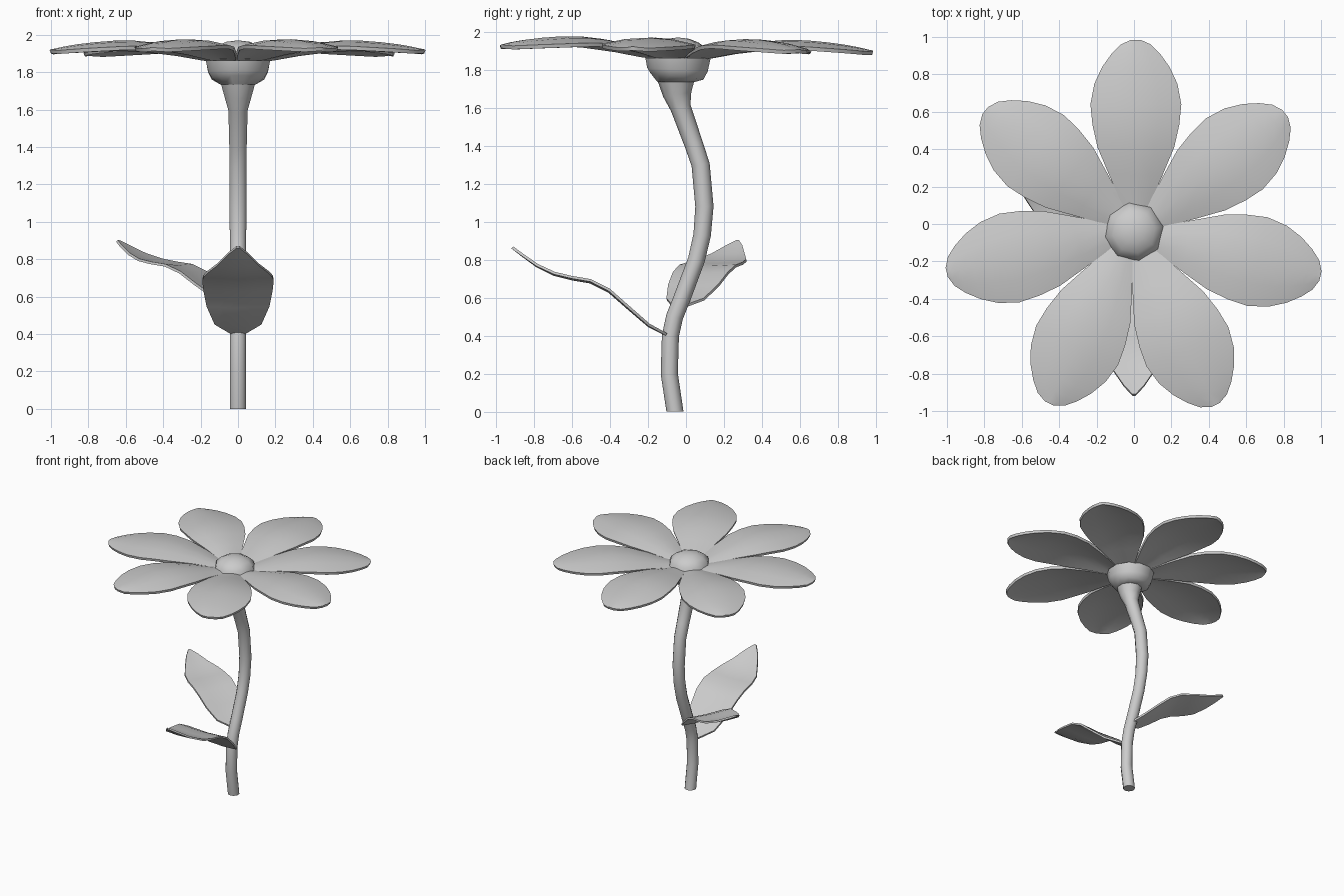
import bpy, bmesh, math
from mathutils import Vector, Matrix

if "Cube" in bpy.data.objects:
    bpy.data.objects.remove(bpy.data.objects["Cube"])


def finish(name, bm, thickness=0.0, angle=40):
    mesh = bpy.data.meshes.new(name)
    bm.to_mesh(mesh)
    bm.free()
    ob = bpy.data.objects.new(name, mesh)
    bpy.context.collection.objects.link(ob)
    bpy.ops.object.select_all(action='DESELECT')
    ob.select_set(True)
    bpy.context.view_layer.objects.active = ob
    if thickness:
        mod = ob.modifiers.new("thickness", 'SOLIDIFY')
        mod.thickness = thickness
        mod.offset = -1
        bpy.ops.object.modifier_apply(modifier=mod.name)
    bpy.ops.object.shade_smooth_by_angle(angle=math.radians(angle))
    return ob


def loft(name, rings, sides, angle=40):
    """Tube through (y, z, radius) rings lying in the x = 0 plane."""
    bm = bmesh.new()
    loops = []
    for i, (y, z, r) in enumerate(rings):
        side = Vector((0, 1, 0))
        if 0 < i < len(rings) - 1:
            a, b = rings[i - 1], rings[i + 1]
            side = Vector((0, b[1] - a[1], a[0] - b[0])).normalized()
        loop = []
        for k in range(sides):
            t = 2 * math.pi * (k + 0.5) / sides
            loop.append(bm.verts.new(Vector((r * math.cos(t), y, z)) + side * r * math.sin(t)))
        loops.append(loop)
    for a, b in zip(loops, loops[1:]):
        for k in range(sides):
            n = (k + 1) % sides
            bm.faces.new((a[k], a[n], b[n], b[k]))
    bm.faces.new(loops[0][::-1])
    bm.faces.new(loops[-1])
    return finish(name, bm, 0, angle)


def blade(name, rows, bend, matrix, thickness, shift=0.0):
    """Thin petal or leaf from (distance, height, half width) rows along +x."""
    bm = bmesh.new()
    grid = []
    for u, z, w in rows:
        grid.append([bm.verts.new(matrix @ Vector((u, s * w + shift, z + bend(s) * w)))
                     for s in (-1, -0.5, 0, 0.5, 1)])
    for a, b in zip(grid, grid[1:]):
        for j in range(4):
            bm.faces.new((a[j], b[j], b[j + 1], a[j + 1]))
    return finish(name, bm, thickness)


# stem, curving in the side plane and flaring under the flower
loft("stem", [(-0.058, 0, 0.045), (-0.088, 0.2, 0.045), (-0.082, 0.4, 0.045),
              (-0.06, 0.5, 0.045), (-0.02, 0.6, 0.045), (0.055, 0.8, 0.045),
              (0.085, 0.93, 0.046), (0.097, 1.08, 0.048), (0.077, 1.3, 0.048),
              (0.04, 1.41, 0.049), (-0.028, 1.6, 0.054), (-0.046, 1.67, 0.075),
              (-0.053, 1.745, 0.098)], 10)

# cup below the petals
loft("flower_cup", [(-0.053, 1.735, 0.1), (-0.048, 1.765, 0.145), (-0.045, 1.80, 0.165),
                    (-0.042, 1.862, 0.178)], 12, 45)

# seven petals, the whole flower tipped slightly backwards
petal_rows = [(0.06, 1.872, 0.035), (0.17, 1.893, 0.085), (0.3, 1.926, 0.142),
              (0.45, 1.955, 0.205), (0.57, 1.966, 0.232), (0.68, 1.965, 0.243),
              (0.79, 1.956, 0.222), (0.88, 1.945, 0.18), (0.95, 1.933, 0.13),
              (1.0, 1.922, 0.08), (1.025, 1.917, 0.025)]
tilt = Matrix.Identity(4)
tilt[2][1] = -0.0165
for k in range(7):
    m = (tilt @ Matrix.Translation((0, -0.04, 0))
         @ Matrix.Rotation(math.radians(90) - 2 * math.pi * k / 7, 4, 'Z'))
    blade(f"petal_{k + 1}", petal_rows, lambda s: -0.14 * s * s, m, 0.02, -0.01)

# domed flower centre
bm = bmesh.new()
bmesh.ops.create_uvsphere(bm, u_segments=8, v_segments=8, radius=1)
bmesh.ops.delete(bm, geom=[v for v in bm.verts if v.co.z < -0.1], context='VERTS')
bmesh.ops.holes_fill(bm, edges=bm.edges[:])
bmesh.ops.transform(bm, verts=bm.verts, matrix=Matrix.Translation((0, -0.042, 1.87))
                    @ Matrix.Rotation(math.radians(10), 4, 'Z')
                    @ Matrix.Diagonal((0.162, 0.162, 0.1, 1)))
finish("flower_centre", bm, 0, 60)

# two leaves sharing one outline, with a shallow central crease
leaf_rows = [(0, 0, 0.04), (0.09, 0.047, 0.125), (0.2, 0.142, 0.168), (0.3, 0.23, 0.185),
             (0.4, 0.281, 0.19), (0.5, 0.298, 0.185), (0.59, 0.32, 0.165),
             (0.68, 0.363, 0.11), (0.76, 0.42, 0.055), (0.81, 0.458, 0.008)]
for name, spot, turn, scale in [("front_leaf", (0, -0.1, 0.412), -90, (1, 1, 1)),
                                ("side_leaf", (0, -0.04, 0.56), 154, (0.88, 0.87, 0.75))]:
    m = (Matrix.Translation(spot) @ Matrix.Rotation(math.radians(turn), 4, 'Z')
         @ Matrix.Diagonal((*scale, 1)))
    blade(name, leaf_rows, lambda s: 0.05 * abs(s) - 0.025, m, 0.014)
